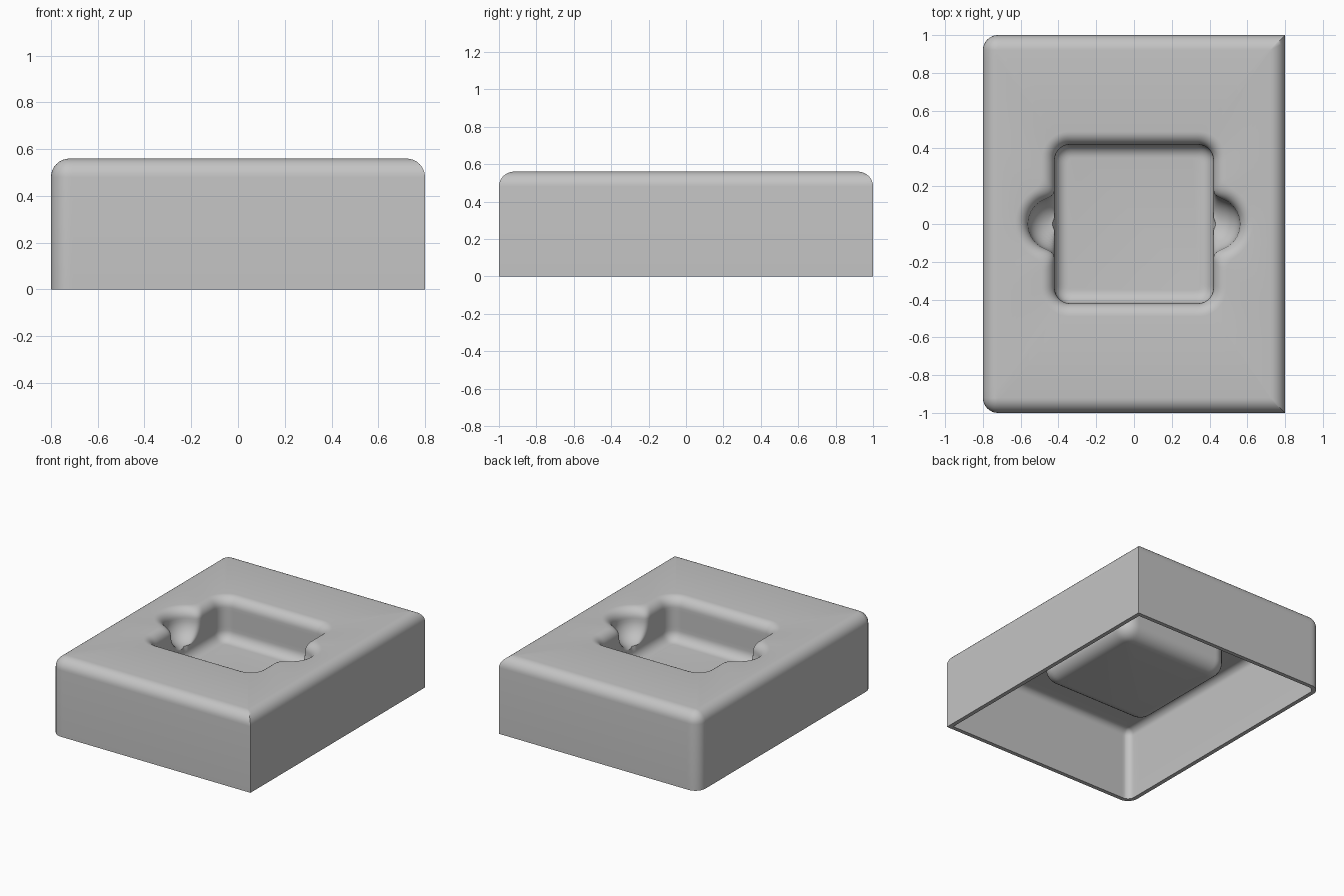
import bpy, bmesh
from math import sin, cos, pi, hypot, atan2

if "Cube" in bpy.data.objects:
    bpy.data.objects.remove(bpy.data.objects["Cube"], do_unlink=True)

HX, HY, TOP, FLOOR, WALL = 0.8, 1.0, 0.56, 0.255, 0.03
EDGE = 0.08                      # rounding of the outer edges
HALF, LIP, FOOT = 0.42, 0.07, 0.07   # pocket half width, rim and floor fillets
NOTCH = 0.14                     # finger notch radius


def rounded_box(x, y, hx, hy, r):
    dx, dy = abs(x) - hx + r, abs(y) - hy + r
    return hypot(max(dx, 0), max(dy, 0)) + min(max(dx, dy), 0) - r


def outer_shape(x, y):
    return rounded_box(x, y, HX, HY, EDGE if x < 0 else 0)


def pocket_shape(half, notch):
    """Rounded square blended with a round notch on each side."""
    def shape(x, y):
        a = rounded_box(x, y, half, half, max(EDGE + half - HALF, 0.015))
        b = hypot(abs(x) - HALF, y) - notch
        k = 0.05
        h = max(k - abs(a - b), 0) / k
        return min(a, b) - h * h * k / 4
    return shape


def reach(angle, shape):
    """Outline point of a shape in the given direction."""
    c, s = cos(angle), sin(angle)
    lo, hi = 0.0, 1.5
    for _ in range(26):
        mid = (lo + hi) / 2
        if shape(c * mid, s * mid) < 0:
            lo = mid
        else:
            hi = mid
    return c * lo, s * lo


# Directions, with extra ones through the corners
corners = [atan2(HY, HX), atan2(-HY, HX)]
for i in range(9):
    t = pi / 2 + i * pi / 16
    a = atan2(HY - EDGE + EDGE * sin(t), EDGE - HX + EDGE * cos(t))
    corners += [a, -a]
even = [-pi + (i + 0.5) * pi / 120 for i in range(240)]
angles = sorted(corners + [a for a in even
                           if all(abs(a - c) > 0.005 for c in corners)])

rings = []

# Outer walls and rounded top edge
outline = [reach(a, outer_shape) for a in angles]


def clamp(v, m):
    return max(-m, min(m, v))


def outer_ring(k, z):
    ring = []
    for x, y in outline:
        cx, cy = clamp(x, HX - EDGE), clamp(y, HY - EDGE)
        ring.append((cx + (x - cx) * k, cy + (y - cy) * k, z))
    rings.append(ring)


outer_ring(1, 0)
for i in range(9):
    t = i * pi / 16
    outer_ring(cos(t), TOP - EDGE + EDGE * sin(t))


# Pocket: rim fillet, notches, wall, floor fillet
def pocket_ring(half, notch, z):
    shape = pocket_shape(half, notch)
    rings.append([(*reach(a, shape), z) for a in angles])


for i in range(9):
    t = i * pi / 16
    grow = LIP * (1 - sin(t))
    pocket_ring(HALF + grow, NOTCH + grow, TOP - LIP * (1 - cos(t)))
for i in range(1, 11):
    t = i * pi / 20
    pocket_ring(HALF, NOTCH * cos(t), TOP - LIP - NOTCH * sin(t))
for i in range(9):
    t = i * pi / 16
    pocket_ring(HALF - FOOT * (1 - cos(t)), -0.1, FLOOR + FOOT * (1 - sin(t)))

# Skin the rings
bm = bmesh.new()
loops = [[bm.verts.new(p) for p in ring] for ring in rings]
n = len(angles)
for low, high in zip(loops, loops[1:]):
    for j in range(n):
        k = (j + 1) % n
        bm.faces.new((low[j], low[k], high[k], high[j]))
bm.faces.new(loops[-1])
bmesh.ops.remove_doubles(bm, verts=bm.verts[:], dist=0.0002)
mesh = bpy.data.meshes.new("tray_shell")
bm.to_mesh(mesh)
bm.free()
shell = bpy.data.objects.new("tray_shell", mesh)
bpy.context.collection.objects.link(shell)

# Thin wall, open underneath
solid = shell.modifiers.new("wall", "SOLIDIFY")
solid.thickness = WALL
solid.offset = -1
solid.use_even_offset = True

bpy.ops.object.select_all(action="DESELECT")
shell.select_set(True)
bpy.context.view_layer.objects.active = shell
bpy.ops.object.modifier_apply(modifier="wall")
bpy.ops.object.shade_smooth_by_angle(angle=0.7)

grey = bpy.data.materials.new("plain grey")
grey.use_nodes = True
grey.diffuse_color = (0.55, 0.55, 0.55, 1)
grey.node_tree.nodes["Principled BSDF"].inputs["Base Color"].default_value = (0.55, 0.55, 0.55, 1)
shell.data.materials.append(grey)
